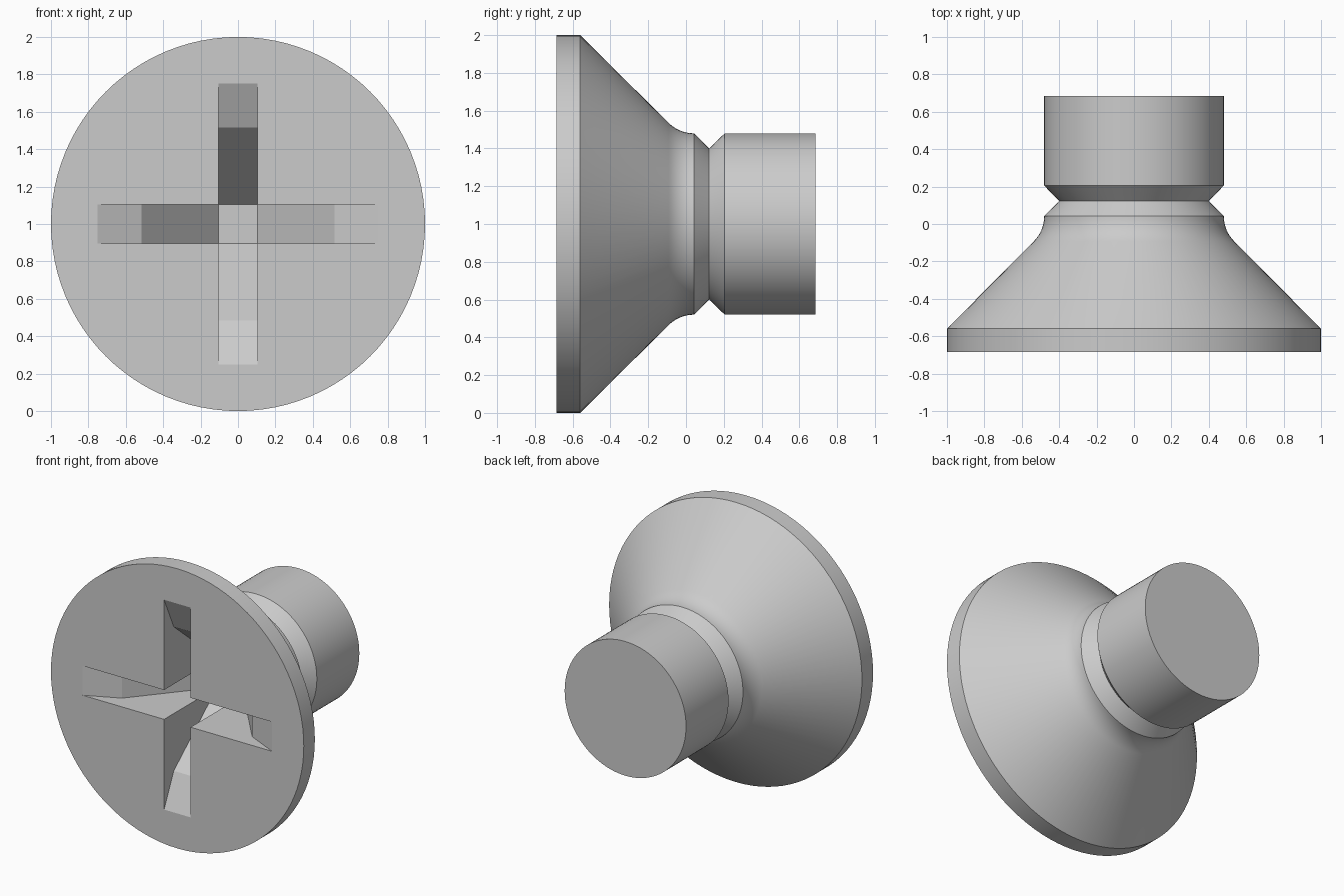
import bpy, bmesh
from math import cos, sin, tan, pi, radians

cube = bpy.data.objects.get("Cube")
if cube:
    bpy.data.objects.remove(cube, do_unlink=True)

CENTRE_Z = 1.0
FRONT, BACK = -0.685, 0.685
SHANK_R = 0.48
SEGMENTS = 96

steel = bpy.data.materials.new("steel_grey")
steel.use_nodes = True
grey = (0.6, 0.6, 0.6, 1)
steel.diffuse_color = grey
steel.node_tree.nodes["Principled BSDF"].inputs["Base Color"].default_value = grey


def make_object(name, bm):
    bmesh.ops.remove_doubles(bm, verts=bm.verts, dist=1e-4)
    bmesh.ops.recalc_face_normals(bm, faces=bm.faces)
    mesh = bpy.data.meshes.new(name)
    bm.to_mesh(mesh)
    bm.free()
    mesh.materials.append(steel)
    obj = bpy.data.objects.new(name, mesh)
    bpy.context.collection.objects.link(obj)
    return obj


def lathe(name, profile):
    """Turn (y, radius) points around the long axis and cap both ends."""
    bm = bmesh.new()
    rings = []
    for y, r in profile:
        angles = [2 * pi * i / SEGMENTS for i in range(SEGMENTS)]
        rings.append([bm.verts.new((r * cos(a), y, CENTRE_Z + r * sin(a))) for a in angles])
    for a, b in zip(rings, rings[1:]):
        for i in range(SEGMENTS):
            j = (i + 1) % SEGMENTS
            bm.faces.new((a[i], a[j], b[j], b[i]))
    bm.faces.new(rings[0])
    bm.faces.new(rings[-1])
    return make_object(name, bm)


# Countersunk head, rounded neck, V groove and shank in one profile
neck_end = 0.042
fillet_r = 0.19
fillet = []
for i in range(9):
    a = radians(45) * (1 - i / 8)
    fillet.append((neck_end - fillet_r * sin(a), SHANK_R + fillet_r * (1 - cos(a))))
screw = lathe("screw_body", [(FRONT, 1), (-0.56, 1)] + fillet
              + [(0.123, 0.4), (0.205, SHANK_R), (BACK, SHANK_R)])

# Cross recess cutter: four arms with two-step sloping floors
half = 0.105
arm_reach, arm_bend = 0.75, 0.515
bend_y = FRONT + (arm_reach - arm_bend) * tan(radians(25))
floor_y = bend_y + (arm_bend - half) * tan(radians(50))
outer_y = FRONT - 0.1
side = [(half, outer_y), (arm_reach, outer_y), (arm_reach, FRONT),
        (arm_bend, bend_y), (half, floor_y)]

bm = bmesh.new()
for quarter in range(4):
    c, s = (1, 0, -1, 0)[quarter], (0, 1, 0, -1)[quarter]
    walls = [[bm.verts.new((r * c - w * s, y, CENTRE_Z + r * s + w * c)) for r, y in side]
             for w in (-half, half)]
    for wall in walls:
        bm.faces.new(wall)
    for i in range(len(side) - 1):
        bm.faces.new((walls[0][i], walls[0][i + 1], walls[1][i + 1], walls[1][i]))
for y in (outer_y, floor_y):
    bm.faces.new([bm.verts.new((x * half, y, CENTRE_Z + z * half))
                  for x, z in ((-1, -1), (1, -1), (1, 1), (-1, 1))])
cutter = make_object("recess_cutter", bm)
cutter.hide_render = True

# Cut the recess into the head
cut = screw.modifiers.new("cross_recess", "BOOLEAN")
cut.operation = "DIFFERENCE"
cut.solver = "EXACT"
cut.object = cutter
bpy.ops.object.select_all(action="DESELECT")
screw.select_set(True)
bpy.context.view_layer.objects.active = screw
bpy.ops.object.modifier_apply(modifier=cut.name)
bpy.data.objects.remove(cutter, do_unlink=True)

bpy.ops.object.shade_smooth_by_angle(angle=radians(18))
